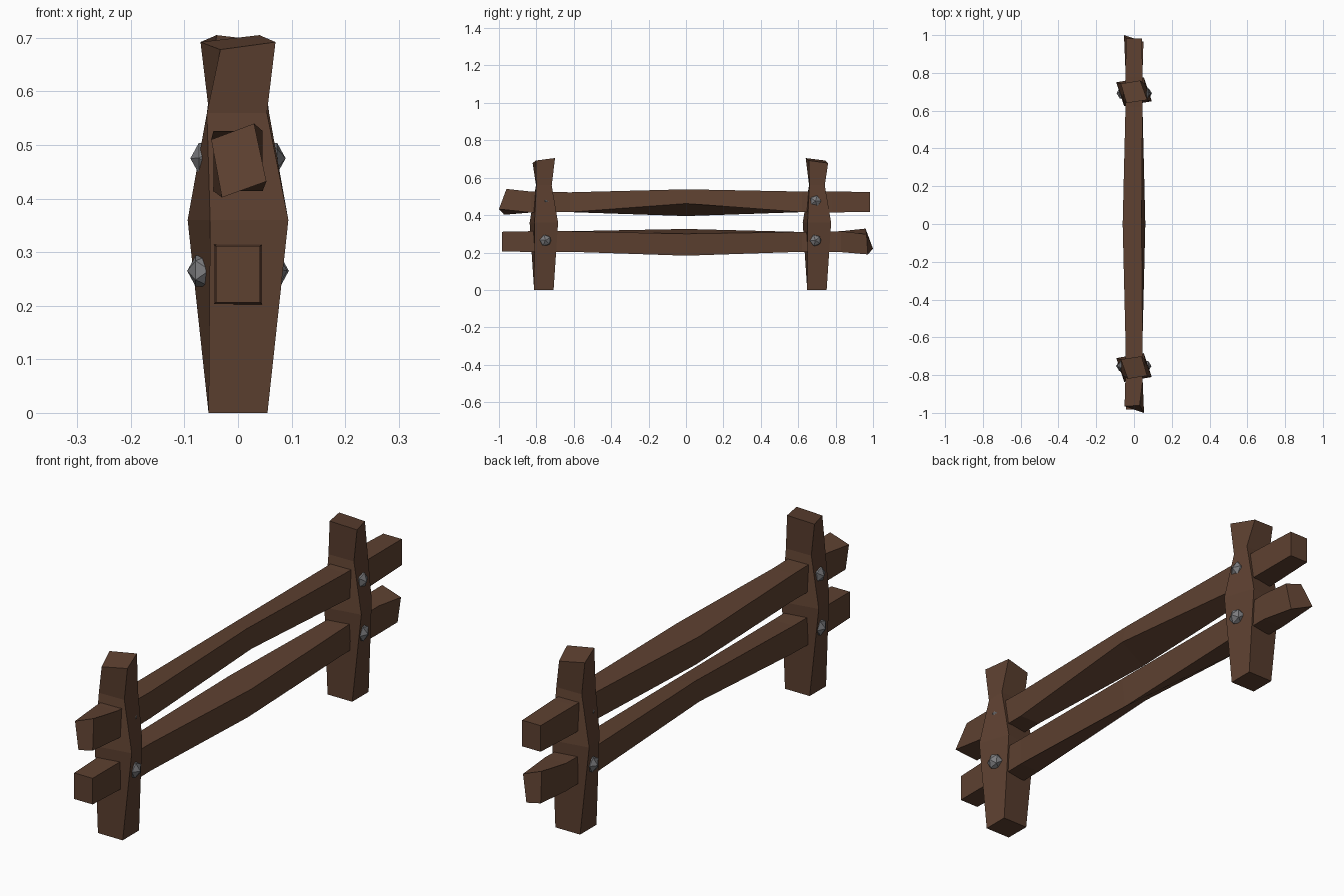
import bpy, bmesh, math
from mathutils import Matrix, Vector

if "Cube" in bpy.data.objects:
    bpy.data.objects.remove(bpy.data.objects["Cube"])


def material(name, color):
    m = bpy.data.materials.new(name)
    m.diffuse_color = (*color, 1)
    m.use_nodes = True
    m.node_tree.nodes["Principled BSDF"].inputs["Base Color"].default_value = m.diffuse_color
    return m


wood = material("dark_wood", (0.11, 0.052, 0.03))
iron = material("iron", (0.2, 0.2, 0.21))


def finish(name, bm, mat, matrix):
    bm.transform(matrix)
    bmesh.ops.recalc_face_normals(bm, faces=bm.faces)
    mesh = bpy.data.meshes.new(name)
    bm.to_mesh(mesh)
    bm.free()
    mesh.materials.append(mat)
    bpy.context.collection.objects.link(bpy.data.objects.new(name, mesh))


def loft(name, rings, mat, matrix):
    """Skin four-cornered rings into a closed beam."""
    bm = bmesh.new()
    vs = [[bm.verts.new(p) for p in ring] for ring in rings]
    for a, b in zip(vs, vs[1:]):
        for i in range(4):
            j = (i + 1) % 4
            bm.faces.new((a[i], a[j], b[j], b[i]))
    bm.faces.new(vs[0])
    bm.faces.new(vs[-1])
    finish(name, bm, mat, matrix)


def rect(y, hw, z0, z1):
    return [(-hw, y, z1), (hw, y, z1), (hw, y, z0), (-hw, y, z0)]


# Rail: skewed end, straight through the posts, twisted bulge in the middle
rail = [
    [(-0.05, -0.965, 0.51), (0.03, -0.96, 0.54), (0.053, -1.0, 0.432), (-0.03, -0.972, 0.402)],
    rect(-0.83, 0.046, 0.414, 0.526),
    rect(-0.62, 0.045, 0.416, 0.522),
    [(-0.06, 0, 0.512), (0.04, 0, 0.538), (0.06, 0, 0.462), (-0.045, 0, 0.395)],
    rect(0.62, 0.045, 0.416, 0.526),
    rect(0.78, 0.046, 0.414, 0.527),
    rect(0.983, 0.041, 0.418, 0.523),
]


# Post: square foot, wide twisted belly, narrow neck, slanted top
def section(z, a, b):
    """Point-symmetric ring from its front-left and front-right corners."""
    return [(*a, z), (*b, z), (-a[0], -a[1], z), (-b[0], -b[1], z)]


post = [
    section(0, (-0.055, -0.052), (0.055, -0.052)),
    section(0.36, (-0.052, -0.076), (0.094, -0.05)),
    section(0.56, (-0.058, -0.042), (0.054, -0.04)),
    [(-0.033, -0.06, 0.678), (0.07, -0.043, 0.692), (0.04, 0.06, 0.705), (-0.07, 0.043, 0.692)],
]

half_turn = Matrix.Rotation(math.pi, 4, 'Z')
loft("upper_rail", rail, wood, Matrix())
loft("lower_rail", rail, wood, Matrix.Translation((0, 0, -0.212)) @ half_turn)

# Bolt heads on both sides of each post: x, z, tilt
bolts = [(-0.06, 0.475, 0.3), (-0.066, 0.265, 0.9), (0.046, 0.475, 1.5), (0.063, 0.265, 2.1)]

for side, y, turn in (("front", -0.76, Matrix()), ("back", 0.70, half_turn)):
    place = Matrix.Translation((0, y, 0)) @ turn
    loft(side + "_post", post, wood, place)
    for n, (x, z, tilt) in enumerate(bolts, 1):
        bm = bmesh.new()
        spin = Matrix.Rotation(tilt, 4, 'X') @ Matrix.Rotation(math.pi / 2, 4, 'Y')
        bmesh.ops.create_icosphere(bm, subdivisions=1, radius=0.034, matrix=spin)
        squash = Matrix.Diagonal(Vector((0.85, 1, 1, 1)))
        finish(f"{side}_bolt_{n}", bm, iron, place @ Matrix.Translation((x, 0.008, z)) @ squash)
